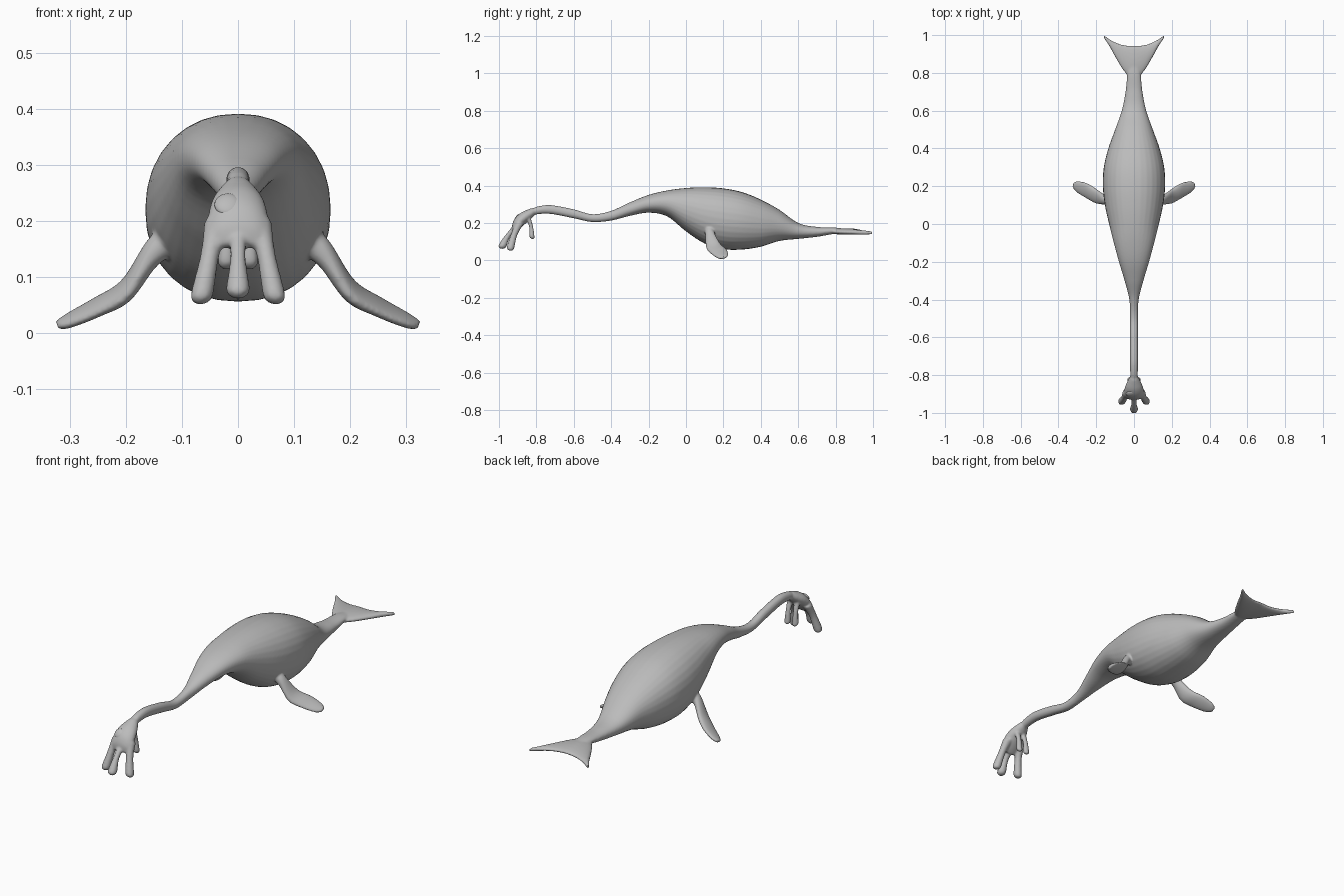
import bpy
import math
from mathutils import Vector

default = bpy.data.objects.get("Cube")
if default:
    bpy.data.objects.remove(default, do_unlink=True)

skin_mat = bpy.data.materials.new("soft_grey")
skin_mat.use_nodes = True
GREY = (0.5, 0.5, 0.5, 1)
skin_mat.diffuse_color = GREY
skin_mat.node_tree.nodes["Principled BSDF"].inputs["Base Color"].default_value = GREY


def spline(rows, steps=6):
    """Catmull-Rom interpolation through rows of equal length."""
    out = []
    last = len(rows) - 1
    for i in range(last):
        before, start, end, after = (rows[min(max(i + k, 0), last)] for k in (-1, 0, 1, 2))
        for s in range(steps):
            t = s / steps
            out.append([b + t * (c - a + t * (2 * a - 5 * b + 4 * c - d + t * (3 * (b - c) + d - a))) / 2
                        for a, b, c, d in zip(before, start, end, after)])
    return out + [list(rows[-1])]


def loft(name, rows, u, v, sides=32, power=1.0):
    """Closed tube of oval rings; each row is x, y, z, radius along u, radius along v."""
    u, v = Vector(u).normalized(), Vector(v).normalized()
    verts, faces = [], []
    rings = spline(rows)
    for x, y, z, a, b in rings:
        for k in range(sides):
            angle = math.tau * k / sides
            c, s = math.cos(angle), math.sin(angle)
            verts.append(Vector((x, y, z))
                         + u * max(a, 0.001) * math.copysign(abs(c) ** power, c)
                         + v * max(b, 0.001) * math.copysign(abs(s) ** power, s))
    for r in range(len(rings) - 1):
        for k in range(sides):
            n = (k + 1) % sides
            faces.append((r * sides + k, r * sides + n, (r + 1) * sides + n, (r + 1) * sides + k))
    faces.append(tuple(reversed(range(sides))))
    faces.append(tuple(range(len(verts) - sides, len(verts))))
    mesh = bpy.data.meshes.new(name)
    mesh.from_pydata(verts, [], faces)
    mesh.materials.append(skin_mat)
    obj = bpy.data.objects.new(name, mesh)
    bpy.context.collection.objects.link(obj)
    bpy.context.view_layer.objects.active = obj
    bpy.ops.object.select_all(action='DESELECT')
    obj.select_set(True)
    bpy.ops.object.mode_set(mode='EDIT')
    bpy.ops.mesh.select_all(action='SELECT')
    bpy.ops.mesh.normals_make_consistent(inside=False)
    bpy.ops.object.mode_set(mode='OBJECT')
    return obj


X, Y, Z = (1, 0, 0), (0, 1, 0), (0, 0, 1)

# Body with long neck and tail: y, top, bottom, half width
profile = [
    (-.83, .273, .235, .02), (-.79, .289, .247, .02), (-.72, .295, .248, .021),
    (-.6, .273, .225, .021), (-.5, .247, .205, .021), (-.4, .265, .213, .025),
    (-.3, .31, .238, .05), (-.2, .35, .255, .08), (-.1, .374, .235, .107),
    (0, .387, .155, .132), (.1, .391, .09, .154), (.2, .385, .06, .165),
    (.3, .365, .058, .16), (.4, .325, .073, .136), (.5, .27, .104, .1),
    (.6, .2, .115, .065), (.7, .179, .126, .045), (.8, .175, .143, .035),
    (.88, .165, .148, .02),
]
body = loft("body", [(0, y, (t + b) / 2, w, (t - b) / 2) for y, t, b, w in profile],
            X, Z, power=0.92)

# Tail flukes: half span, leading y, trailing y, half thickness
half = [(0, .75, .945, .017), (.035, .785, .946, .016), (.065, .825, .951, .014),
        (.1, .885, .963, .012), (.13, .94, .979, .011), (.16, .985, 1, .008)]
span = [(-x, f, b, t) for x, f, b, t in reversed(half[1:])] + half
flukes = loft("tail_flukes", [(x, (f + b) / 2, .155 - .05 * abs(x), (b - f) / 2, t)
                              for x, f, b, t in span], Y, Z, sides=20)

# Head, sloping forward and down
head = loft("head", [(0, -.81, .268, .02, .018), (0, -.83, .255, .032, .024),
                     (0, -.86, .235, .046, .03), (0, -.89, .208, .053, .03),
                     (0, -.912, .178, .052, .022), (0, -.922, .155, .042, .01)],
            X, (0, -.75, .66))


def tentacle(name, start, middle, tip, thin, thick):
    """Drooping feeler with a rounded, swollen end."""
    a, m, e = Vector(start), Vector(middle), Vector(tip)
    cap = e + (e - m).normalized() * thick
    almost = e.lerp(cap, .75)
    path = [(a, thin * 1.35), (m, thin), (e, thick), (almost, thick * .66), (cap, thick * .05)]
    return loft(name, [(*p, r, r) for p, r in path], X, (0, -.9, .25), sides=16)


parts = [body, flukes, head,
         tentacle("front_tentacle", (0, -.89, .2), (0, -.95, .135), (0, -.98, .08), .014, .021)]

# Paired limbs
for side, label in ((1, "left"), (-1, "right")):
    parts.append(tentacle(label + "_tentacle", (side * .037, -.89, .2),
                          (side * .05, -.918, .14), (side * .064, -.938, .07), .017, .02))
    parts.append(tentacle(label + "_rear_tentacle", (side * .018, -.845, .23),
                          (side * .02, -.828, .18), (side * .021, -.824, .128), .012, .015))
    fin = [(.125, .128, .165, .028, .028), (.155, .128, .14, .026, .023), (.2, .147, .076, .04, .018),
           (.25, .176, .047, .043, .014), (.3, .196, .023, .032, .011), (.322, .203, .014, .015, .008)]
    parts.append(loft(label + "_flipper", [(side * x, *rest) for x, *rest in fin],
                      (0, 1, .3), (side * .45, -.2, .85), sides=20))

# Fuse all limbs into one continuous skin
bpy.ops.object.select_all(action='DESELECT')
for part in parts:
    part.select_set(True)
bpy.context.view_layer.objects.active = body
bpy.ops.object.join()
remesh = body.modifiers.new("fuse", 'REMESH')
remesh.mode = 'VOXEL'
remesh.voxel_size = 0.005
remesh.use_smooth_shade = True
blend = body.modifiers.new("blend", 'SMOOTH')
blend.factor = 0.5
blend.iterations = 5

# Bulging eyes, one larger than the other
for label, x, y, z, r in (("right", -.018, -.9, .229, .024), ("left", .02, -.902, .221, .017)):
    bpy.ops.mesh.primitive_uv_sphere_add(segments=24, ring_count=12, radius=r, location=(x, y, z))
    eye = bpy.context.object
    eye.name = label + "_eye"
    eye.scale = (1, 1, .45)
    eye.rotation_euler = (math.radians(52), 0, 0)
    eye.data.materials.append(skin_mat)
    bpy.ops.object.shade_smooth()
